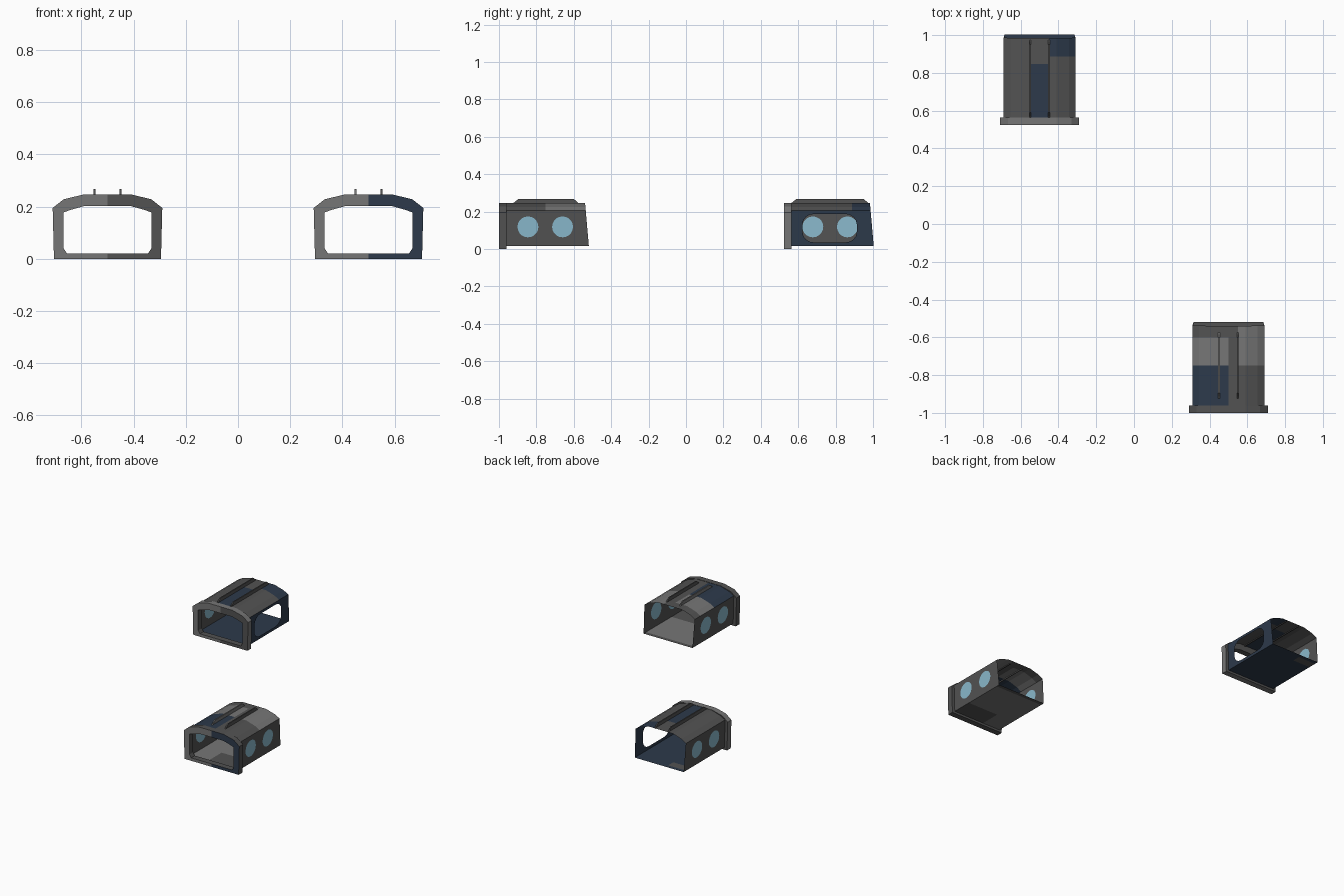
import bpy, bmesh, math
from mathutils import Vector

if "Cube" in bpy.data.objects:
    bpy.data.objects.remove(bpy.data.objects["Cube"])


def material(name, rgb):
    m = bpy.data.materials.new(name)
    m.diffuse_color = (*rgb, 1)
    m.use_nodes = True
    m.node_tree.nodes["Principled BSDF"].inputs["Base Color"].default_value = m.diffuse_color
    return m


MATS = [material("dark_grey", (0.085, 0.085, 0.085)),
        material("light_grey", (0.18, 0.18, 0.18)),
        material("navy", (0.026, 0.042, 0.07)),
        material("window_blue", (0.25, 0.48, 0.6))]
DARK, LIGHT, NAVY, GLASS = range(4)


def finish(bm, name, origin):
    me = bpy.data.meshes.new(name)
    bm.to_mesh(me)
    bm.free()
    for m in MATS:
        me.materials.append(m)
    ob = bpy.data.objects.new(name, me)
    ob.location = origin
    bpy.context.collection.objects.link(ob)
    return ob


def end_y(z):
    # slanted rear edge of the hull
    return 0.482 - 0.088 * z


def wall_x(z):
    return 0.185 + 0.005 * (z - 0.015) / 0.19


OUTER = [(0, 0), (.205, 0), (.206, .04), (.21, .195), (.168, .228), (.09, .247), (0, .247)]
INNER = [(0, .02), (.155, .02), (.168, .04), (.168, .178), (.14, .188), (.09, .202), (0, .202)]


def door_frame(name, origin, left, right, rim):
    bm = bmesh.new()
    for s in (-1, 1):
        def ring(pts, y):
            return [bm.verts.new((s * x, y, z)) for x, z in pts]
        of, nf, ob, nb = ring(OUTER, 0), ring(INNER, 0), ring(OUTER, .04), ring(INNER, .04)
        for a, b, col in ((of, nf, left if s < 0 else right), (ob, of, rim),
                          (nf, nb, DARK), (nb, ob, DARK)):
            for i in range(len(OUTER) - 1):
                f = bm.faces.new((a[i], a[i + 1], b[i + 1], b[i]))
                f.material_index = col
    bmesh.ops.remove_doubles(bm, verts=bm.verts, dist=1e-5)
    bmesh.ops.recalc_face_normals(bm, faces=bm.faces)
    finish(bm, name, origin)


def sheet(name, origin, section, rows, rule, up):
    # lengthwise sheet following a cross-section, coloured per patch
    bm = bmesh.new()
    grid = [[bm.verts.new((x, end_y(z) if y is None else y, z)) for x, z in section] for y in rows]
    for j in range(len(rows) - 1):
        for i in range(len(section) - 1):
            f = bm.faces.new((grid[j][i], grid[j][i + 1], grid[j + 1][i + 1], grid[j + 1][i]))
            c = f.calc_center_median()
            f.material_index = rule(c.x, c.y)
            f.normal_update()
            if (f.normal.z > 0) != up:
                f.normal_flip()
    finish(bm, name, origin)


def circle(cy, cz, r=0.056, n=20):
    return [(cy + r * math.cos(2 * math.pi * k / n), cz + r * math.sin(2 * math.pi * k / n))
            for k in range(n)]


def rounded_opening():
    pts = []
    for k in range(20):
        a = math.radians(90 * (k // 5) + 90 * (k % 5) / 4)
        sy = 1 if k // 5 in (0, 3) else -1
        sz = 1 if k // 5 in (0, 1) else -1
        pts.append((.245 + sy * .085 + .06 * math.cos(a), .111 + sz * .021 + .055 * math.sin(a)))
    return pts


def side_wall(name, origin, s, holes, glazed, colour):
    bm = bmesh.new()

    def loop(pts):
        vs = [bm.verts.new((s * wall_x(z), y, z)) for y, z in pts]
        return vs, [bm.edges.new((vs[i], vs[(i + 1) % len(vs)])) for i in range(len(vs))]
    _, edges = loop([(.04, .015), (end_y(.015), .015), (end_y(.205), .205), (.04, .205)])
    rims = []
    for h in holes:
        vs, es = loop(h)
        rims.append(vs)
        edges = edges + es
    bmesh.ops.triangle_fill(bm, use_beauty=True, use_dissolve=False, edges=edges,
                            normal=Vector((s, 0, 0)))
    for f in bm.faces:
        f.material_index = colour
    if glazed:
        for vs in rims:
            g = bm.faces.new(vs)
            g.material_index = GLASS
    for f in bm.faces:
        f.normal_update()
        if f.normal.x * s < 0:
            f.normal_flip()
    finish(bm, name, origin)


def roof_rail(name, origin, x, y0, y1, colour):
    bm = bmesh.new()
    prof = [(y0, .24), (y0 + .035, .268), (y1 - .03, .268), (y1, .24)]
    a, b = ([bm.verts.new((x + d, y, z)) for y, z in prof] for d in (-.004, .004))
    bm.faces.new(a)
    bm.faces.new(b[::-1])
    for i in range(4):
        bm.faces.new((a[i], b[i], b[(i + 1) % 4], a[(i + 1) % 4]))
    for f in bm.faces:
        f.material_index = colour
    bmesh.ops.recalc_face_normals(bm, faces=bm.faces)
    finish(bm, name, origin)


HALF = [(.05, .245), (.09, .245), (.155, .225), (.19, .205)]
ROOF = [(-x, z) for x, z in HALF[::-1]] + [(0, .245)] + HALF
FLOOR = [(x, .015) for x in (-.185, -.05, 0, .05, .185)]
PORTS = [circle(.155, .118), circle(.34, .118)]


# colour patches of roofs and floors
def roof_a(x, y):
    if x < 0:
        return NAVY if y < .25 else LIGHT if y < .4 else DARK
    return LIGHT if x > .05 and y > .25 else DARK


def floor_a(x, y):
    return DARK if y > .46 or (x > -.05 and y < .18) else LIGHT


def roof_b(x, y):
    if abs(x) < .05:
        return NAVY if y < .325 else DARK
    return NAVY if x > 0 and y > .365 else DARK


def floor_b(x, y):
    return DARK if x < -.05 and .4 < y < .46 else NAVY


# front module: portholes on both sides
A = (.5, -1, 0)
door_frame("front_module_frame", A, LIGHT, NAVY, DARK)
sheet("front_module_roof", A, ROOF, [.04, .25, .4, None], roof_a, True)
sheet("front_module_floor", A, FLOOR, [.04, .18, .455, None], floor_a, False)
side_wall("front_module_left_wall", A, -1, PORTS, True, DARK)
side_wall("front_module_right_wall", A, 1, PORTS, True, DARK)
roof_rail("front_module_left_rail", A, -.05, .07, .43, LIGHT)
roof_rail("front_module_right_rail", A, .05, .07, .43, DARK)

# rear module: portholes on the left, large opening on the right
B = (-.5, .523, 0)
door_frame("rear_module_frame", B, LIGHT, DARK, LIGHT)
sheet("rear_module_roof", B, ROOF, [.04, .325, .365, None], roof_b, True)
sheet("rear_module_floor", B, FLOOR, [.04, .4, .455, None], floor_b, False)
side_wall("rear_module_left_wall", B, -1, PORTS, True, DARK)
side_wall("rear_module_right_wall", B, 1, [rounded_opening()], False, NAVY)
for side, label in ((-1, "left"), (1, "right")):
    roof_rail("rear_module_%s_rail" % label, B, side * .05, .033, .457, DARK)
